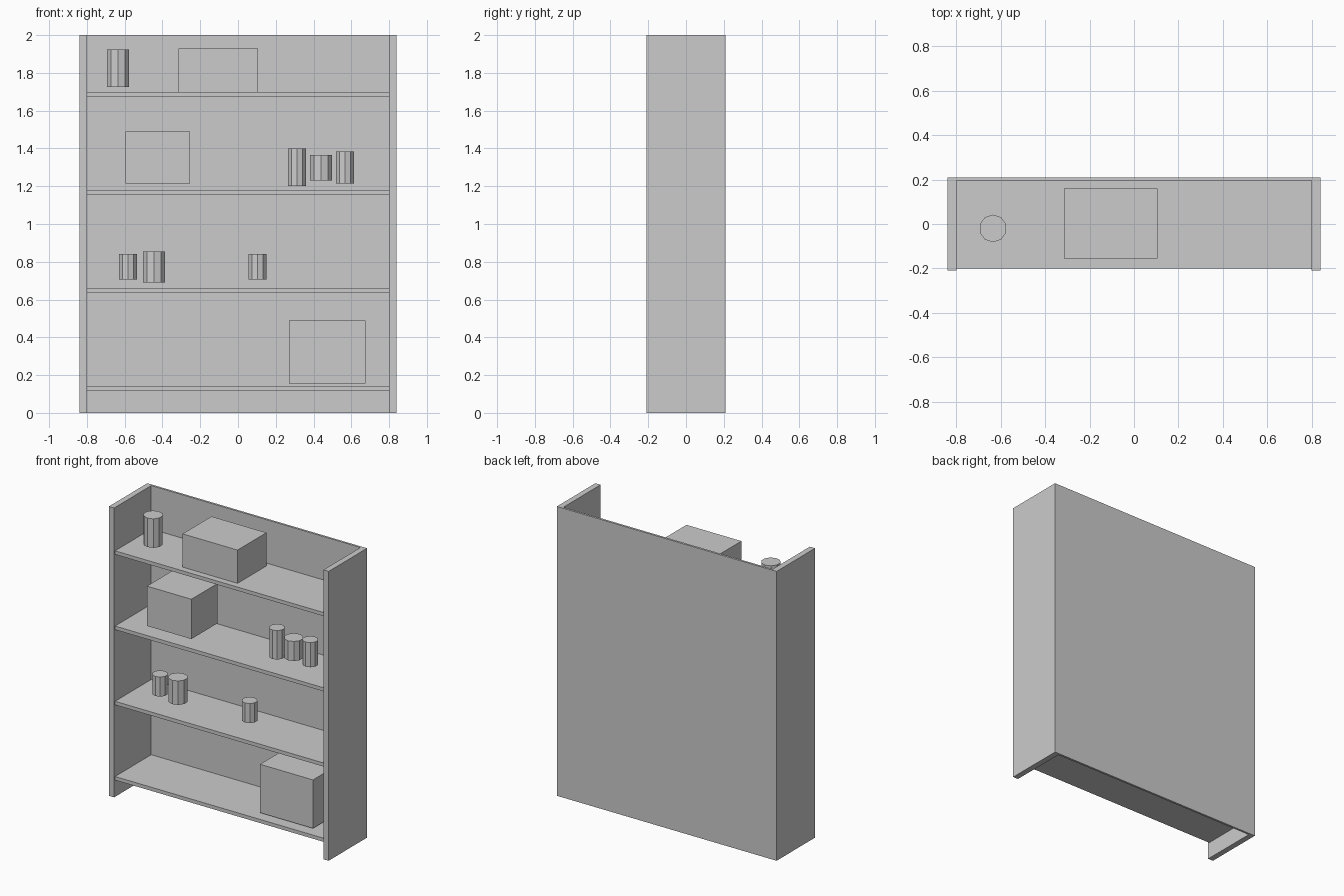
import bpy
import bmesh
from mathutils import Vector, Matrix

cube = bpy.data.objects.get("Cube")
if cube:
    bpy.data.objects.remove(cube, do_unlink=True)

grey = bpy.data.materials.new("plain_grey")
grey.use_nodes = True
colour = (0.6, 0.6, 0.6, 1)
grey.diffuse_color = colour
grey.node_tree.nodes["Principled BSDF"].inputs["Base Color"].default_value = colour


def add_object(name, bm):
    mesh = bpy.data.meshes.new(name)
    bm.to_mesh(mesh)
    bm.free()
    mesh.materials.append(grey)
    obj = bpy.data.objects.new(name, mesh)
    bpy.context.collection.objects.link(obj)
    return obj


def box(name, low, high):
    low, high = Vector(low), Vector(high)
    bm = bmesh.new()
    bmesh.ops.create_cube(bm, size=1)
    bmesh.ops.scale(bm, vec=high - low, verts=bm.verts)
    bmesh.ops.translate(bm, vec=(low + high) / 2, verts=bm.verts)
    return add_object(name, bm)


def can(name, x, radius, bottom, top):
    bm = bmesh.new()
    bmesh.ops.create_cone(
        bm, cap_ends=True, segments=10, radius1=radius, radius2=radius,
        depth=top - bottom, matrix=Matrix.Translation((x, -0.02, (top + bottom) / 2)))
    return add_object(name, bm)


# Cabinet: outer half width, depth and panel sizes
half_w, half_d, height = 0.84, 0.21, 2.0
side, back = 0.04, 0.015
inner_w, inner_back = half_w - side, half_d - back

box("back_panel", (-half_w, inner_back, 0), (half_w, half_d, height))
box("right_side", (-half_w, -half_d, 0), (-inner_w, inner_back, height))
box("left_side", (inner_w, -half_d, 0), (half_w, inner_back, height))

# Shelves, evenly spaced
for i in range(4):
    z = 0.14 + 0.52 * i
    box(f"shelf_{i + 1}", (-inner_w, -0.2, z - 0.025), (inner_w, inner_back, z))

# Storage boxes
box("bottom_box", (0.27, -0.145, 0.155), (0.675, 0.145, 0.49))
box("middle_box", (-0.595, -0.145, 1.215), (-0.255, 0.14, 1.49))
box("top_box", (-0.315, -0.155, 1.70), (0.105, 0.16, 1.93))

# Ten-sided cans: x, radius, bottom, top
cans = [
    (-0.582, 0.05, 0.705, 0.84),
    (-0.445, 0.062, 0.69, 0.855),
    (0.103, 0.05, 0.705, 0.84),
    (0.312, 0.05, 1.20, 1.40),
    (0.44, 0.062, 1.23, 1.365),
    (0.567, 0.05, 1.215, 1.385),
    (-0.635, 0.062, 1.725, 1.925),
]
for i, spec in enumerate(cans):
    can(f"can_{i + 1}", *spec)
